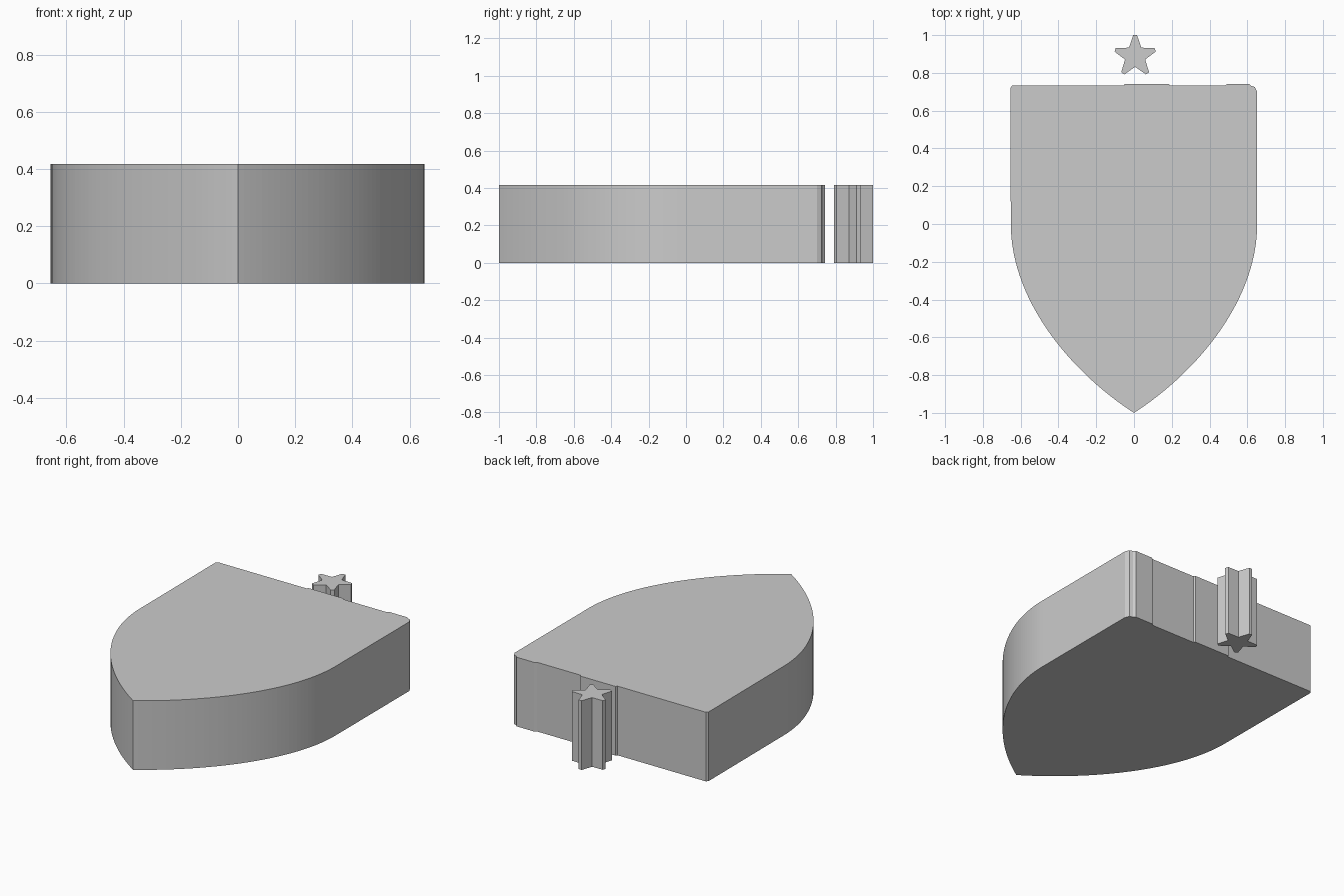
import bpy, bmesh
from math import sin, cos, pi

if "Cube" in bpy.data.objects:
    bpy.data.objects.remove(bpy.data.objects["Cube"])

HEIGHT = 0.417


def extrude_outline(name, outline):
    """Solid prism from a 2D outline standing on z = 0."""
    bm = bmesh.new()
    face = bm.faces.new([bm.verts.new((x, y, 0)) for x, y in outline])
    top = bmesh.ops.extrude_face_region(bm, geom=[face])["geom"]
    moved = [g for g in top if isinstance(g, bmesh.types.BMVert)]
    bmesh.ops.translate(bm, verts=moved, vec=(0, 0, HEIGHT))
    bmesh.ops.recalc_face_normals(bm, faces=bm.faces)
    mesh = bpy.data.meshes.new(name)
    bm.to_mesh(mesh)
    bm.free()
    obj = bpy.data.objects.new(name, mesh)
    bpy.context.collection.objects.link(obj)
    return obj


def bezier(p0, p1, p2, p3, n):
    pts = []
    for i in range(n + 1):
        t = i / n
        w = ((1 - t) ** 3, 3 * t * (1 - t) ** 2, 3 * t * t * (1 - t), t ** 3)
        pts.append(tuple(sum(k * p[a] for k, p in zip(w, (p0, p1, p2, p3)))
                         for a in (0, 1)))
    return pts


# Shield: curved flanks meeting at the front point, nearly straight back edge
flank = bezier((0.652, 0), (0.652, -0.4), (0.34, -0.78), (0, -1), 48)
left_flank = [(-x, y) for x, y in reversed(flank[:-1])]
back_edge = [(-0.655, 0.72), (-0.645, 0.732), (-0.055, 0.732), (-0.05, 0.742),
             (0.185, 0.742), (0.19, 0.732), (0.48, 0.732), (0.495, 0.742),
             (0.61, 0.742), (0.62, 0.732), (0.64, 0.725), (0.652, 0.7)]
extrude_outline("shield_body", flank + left_flank + back_edge)

# Star: five blunt tips with notches between them
star = []
for i in range(5):
    a = pi / 2 + i * 2 * pi / 5
    for da, r in ((-0.09, 0.112), (0.09, 0.112), (pi / 5, 0.056)):
        star.append((0.006 + r * cos(a + da), 0.888 + r * sin(a + da)))
extrude_outline("star_post", star)
